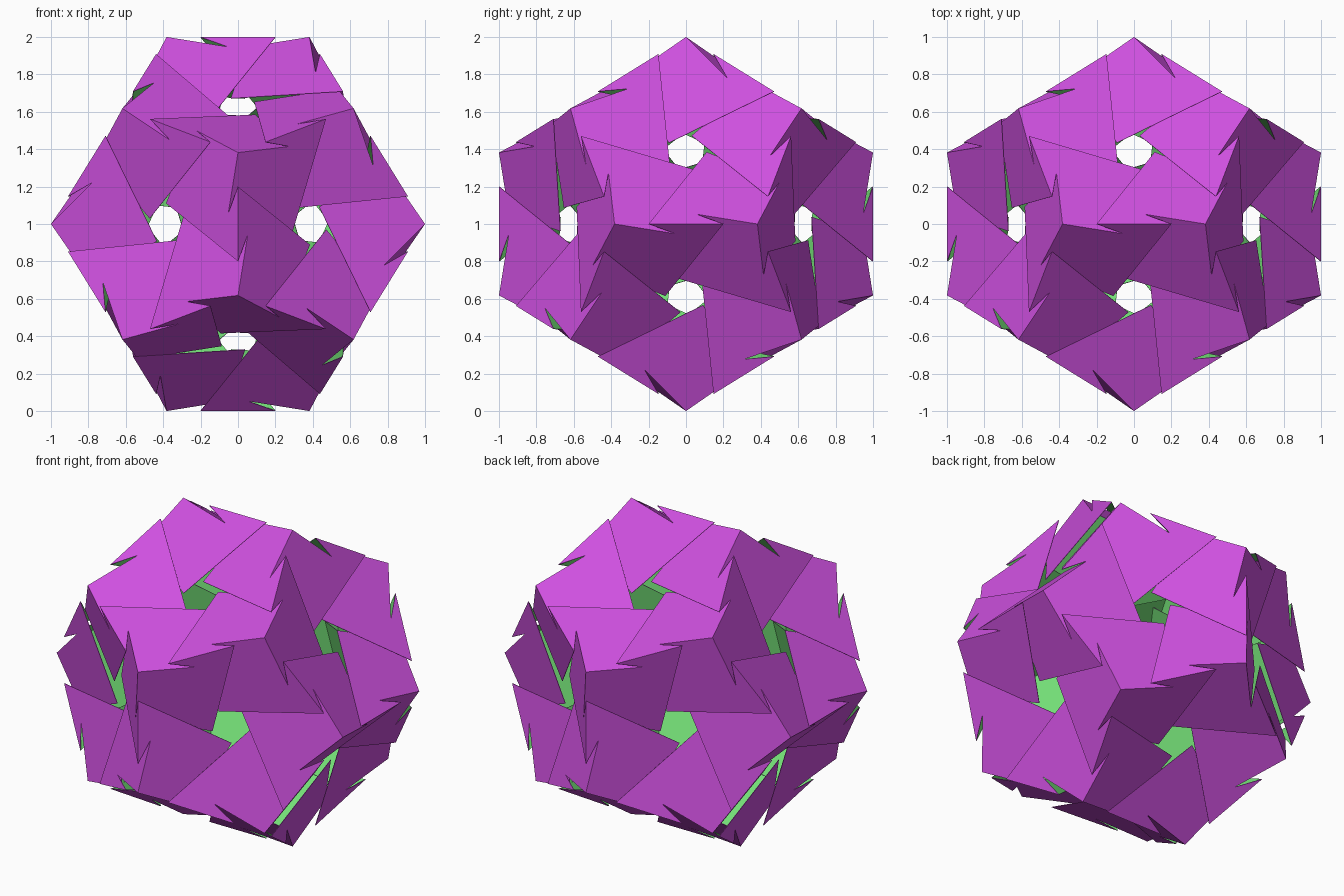
import bpy
from math import sqrt, cos, sin, radians
from mathutils import Vector

if "Cube" in bpy.data.objects:
    bpy.data.objects.remove(bpy.data.objects["Cube"])

PHI = (1 + sqrt(5)) / 2
a, b = 1 / PHI ** 2, 1 / PHI


def material(name, color):
    m = bpy.data.materials.new(name)
    m.diffuse_color = color
    m.use_nodes = True
    m.node_tree.nodes["Principled BSDF"].inputs["Base Color"].default_value = m.diffuse_color
    return m


outer_paper = material("purple_paper", (0.62, 0.08, 0.74, 1))
inner_paper = material("green_paper", (0.17, 0.72, 0.18, 1))

# Corners of the dodecahedron whose 30 edges carry the folded units
corners = [Vector((x, y, z)) for x in (-b, b) for y in (-b, b) for z in (-b, b)]
for p in (-a, a):
    for q in (-1, 1):
        corners += [Vector((p, 0, q)), Vector((q, p, 0)), Vector((0, q, p))]


def polar(angle, length):
    return (-a + length * cos(radians(angle)), length * sin(radians(angle)))


# Flat panel outline: (along the edge, down the slope), origin mid-edge
panel = [
    (-a, 0),                # tip on the corner
    polar(12.78, 0.336),    # bottom of the notch
    (-0.2, 0), (0.2, 0),    # crease shared by both panels
    (-0.111, 0.545),        # corner beside the hole
    polar(110.47, 0.336),   # tip of the flap under the neighbour
]


def panel_points(start, end):
    mid = (start + end) / 2
    d = (end - start).normalized()
    u = mid.normalized()
    slope = (d.cross(u) - u) / sqrt(2)
    return [mid + d * s + slope * r + Vector((0, 0, 1)) for s, r in panel]


def folded_unit(name, p, q):
    first, second = panel_points(p, q), panel_points(q, p)
    verts = first + [second[i] for i in (0, 1, 4, 5)]
    # second panel reuses the crease corners 3 and 2 in reverse
    faces = [[5, 4, 3, 2, 1, 0], [9, 8, 2, 3, 7, 6]]
    mesh = bpy.data.meshes.new(name)
    mesh.from_pydata([tuple(v) for v in verts], [], faces)
    mesh.materials.append(outer_paper)
    mesh.materials.append(inner_paper)
    obj = bpy.data.objects.new(name, mesh)
    bpy.context.collection.objects.link(obj)
    # thin paper, green on the inside
    sheet = obj.modifiers.new("paper", 'SOLIDIFY')
    sheet.thickness = 0.003
    sheet.offset = -1
    sheet.material_offset = 1


# One unit per edge
count = 0
for i, p in enumerate(corners):
    for q in corners[i + 1:]:
        if abs((p - q).length - 2 * a) < 0.01:
            count += 1
            folded_unit(f"folded_unit_{count:02d}", p, q)
